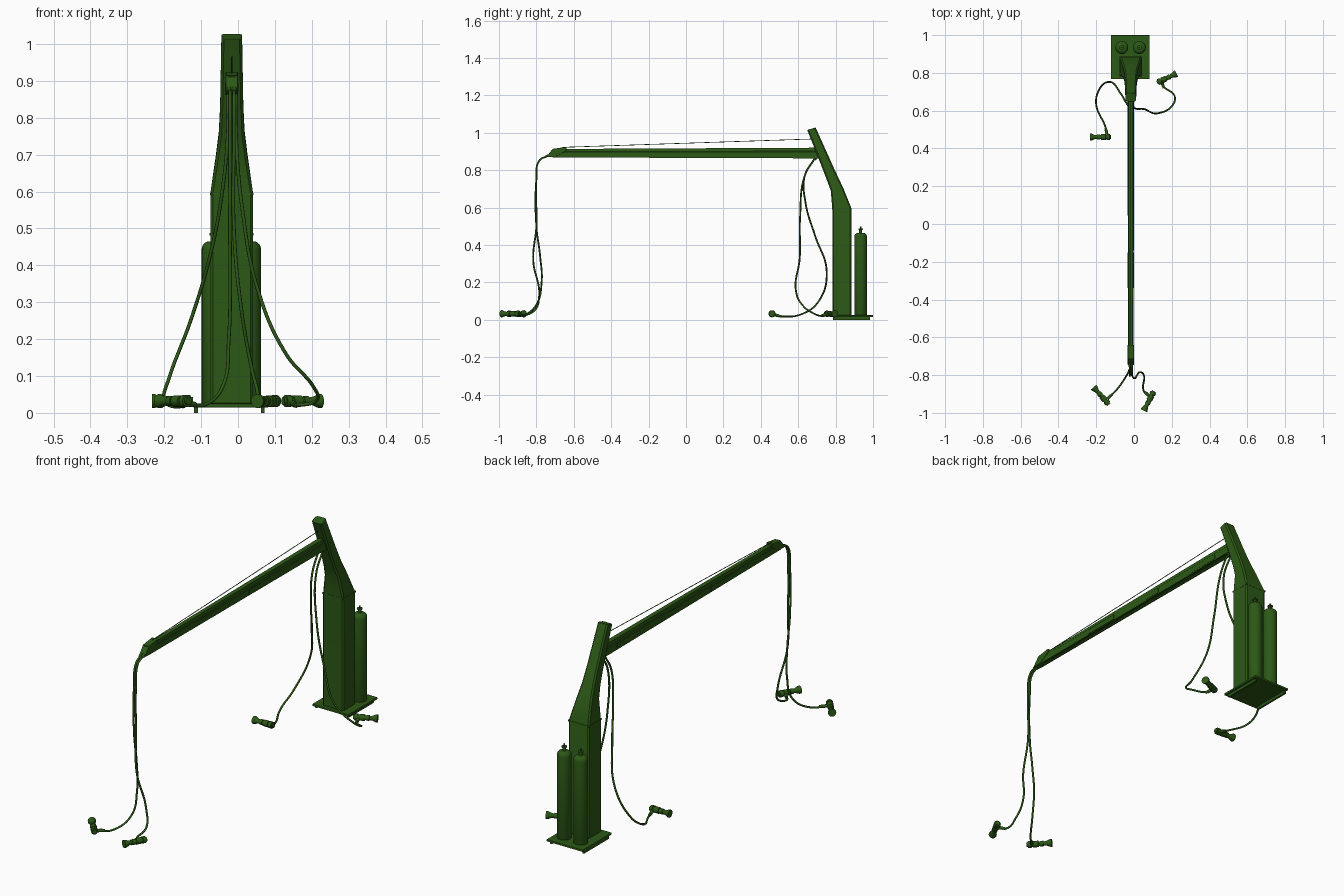
import bpy, bmesh, math
from mathutils import Vector

if "Cube" in bpy.data.objects:
    bpy.data.objects.remove(bpy.data.objects["Cube"])

CX = -0.017  # centre line of mast and boom

green = bpy.data.materials.new("dark_green")
green.diffuse_color = (0.025, 0.10, 0.008, 1)
green.use_nodes = True
green.node_tree.nodes["Principled BSDF"].inputs["Base Color"].default_value = green.diffuse_color


def finish(name, bm, smooth=True, bevel=0):
    bmesh.ops.recalc_face_normals(bm, faces=bm.faces)
    me = bpy.data.meshes.new(name)
    bm.to_mesh(me)
    bm.free()
    ob = bpy.data.objects.new(name, me)
    bpy.context.collection.objects.link(ob)
    me.materials.append(green)
    if bevel:
        m = ob.modifiers.new("bevel", 'BEVEL')
        m.width, m.segments, m.limit_method = bevel, 2, 'ANGLE'
        m.angle_limit = math.radians(50)
    if smooth:
        bpy.context.view_layer.objects.active = ob
        ob.select_set(True)
        bpy.ops.object.shade_smooth_by_angle(angle=math.radians(35))
        ob.select_set(False)
    return ob


def loft(name, rings, **kw):
    bm = bmesh.new()
    vs = [[bm.verts.new(p) for p in r] for r in rings]
    n = len(rings[0])
    for a, b in zip(vs, vs[1:]):
        for i in range(n):
            bm.faces.new((a[i], a[(i + 1) % n], b[(i + 1) % n], b[i]))
    bm.faces.new(vs[0])
    bm.faces.new(vs[-1])
    return finish(name, bm, **kw)


def box(name, x0, x1, y0, y1, z0, z1, bevel=0):
    ring = [(x0, y0), (x1, y0), (x1, y1), (x0, y1)]
    return loft(name, [[(x, y, z) for x, y in ring] for z in (z0, z1)],
                smooth=False, bevel=bevel)


def lathe(name, start, direction, profile, n=20):
    # profile is a list of (distance along axis, radius)
    q = Vector(direction).to_track_quat('Z', 'Y')
    rings = [[Vector(start) + q @ Vector((r * math.cos(t), r * math.sin(t), d))
              for t in [2 * math.pi * i / n for i in range(n)]]
             for d, r in profile]
    return loft(name, rings)


def drums(*parts):
    # stack of cylinders (length, radius) with sharp steps
    d, out = 0, []
    for length, r in parts:
        out += [(d + .0005, r), (d + length, r)]
        d += length
    return out


def tube(name, pts, r):
    cu = bpy.data.curves.new(name, 'CURVE')
    cu.dimensions = '3D'
    cu.bevel_depth, cu.bevel_resolution, cu.resolution_u = r, 2, 12
    cu.use_fill_caps = True
    sp = cu.splines.new('BEZIER')
    sp.bezier_points.add(len(pts) - 1)
    for b, p in zip(sp.bezier_points, pts):
        b.co = p
        b.handle_left_type = b.handle_right_type = 'AUTO'
    ob = bpy.data.objects.new(name, cu)
    bpy.context.collection.objects.link(ob)
    cu.materials.append(green)


# base plate on two runners
box("base_plate", -.122, .082, .767, 1, .014, .025, .003)
for side, x in (("left", -.114), ("right", .067)):
    box(f"base_runner_{side}", x - .005, x + .005, .785, .985, 0, .015)

# mast: chamfered rectangular sections (front y, z, back y, z, half width)
sections = [(.782, .025, .885, .025, .058), (.782, .595, .885, .595, .058),
            (.774, .69, .843, .70, .043), (.752, .75, .812, .765, .035),
            (.725, .82, .780, .835, .0315), (.648, 1.015, .693, 1.028, .028)]
c = .007
rings = []
for fy, fz, by, bz, w in sections:
    f, b = Vector((CX, fy, fz)), Vector((CX, by, bz))
    k = c / (b - f).length
    rings.append([f.lerp(b, t) + Vector((x, 0, 0)) for x, t in
                  [(c - w, 0), (w - c, 0), (w, k), (w, 1 - k),
                   (w - c, 1), (c - w, 1), (-w, 1 - k), (-w, k)]])
loft("mast", rings, bevel=.002)
box("mast_collar", CX - .059, CX + .059, .781, .886, .590, .596)

# gas cylinders with domed shoulders and valves
dome = [(.424 + .022 * math.sin(a), .010 + .024 * math.cos(a))
        for a in [i * math.pi / 10 for i in range(5)]]
for side, x in (("left", -.0475), ("right", .0455)):
    lathe(f"gas_cylinder_{side}", (CX + x, .934, .02), (0, 0, 1),
          [(0, .031), (.006, .034)] + dome, 24)
    lathe(f"gas_valve_{side}", (CX + x, .934, .462), (0, 0, 1),
          drums((.019, .008), (.006, .013), (.012, .004)), 12)

# boom: tapering rail with a stepped top and a slot underneath (x, height fraction)
right = [(.009, .12), (.009, 0), (.016, 0), (.016, .62), (.013, .68), (.011, 1)]
profile = right + [(-x, h) for x, h in reversed(right)]
loft("boom", [[(CX + x * s, y, z0 + h * (z1 - z0)) for x, h in profile]
              for y, z0, z1, s in ((-.715, .868, .913, .9), (.725, .863, .920, 1.1))],
     smooth=False)

# cover panels on both sides of the boom
for i, (y0, y1) in enumerate(((-.34, -.15), (.09, .18), (.42, .60))):
    for side, s in (("left", -1), ("right", 1)):
        x = CX + s * .0168
        box(f"boom_panel_{side}_{i + 1}", x - .0012, x + .0012, y0, y1, .870, .894)

# wedge shaped boom head
head = [(-.748, .870), (-.712, .914), (-.64, .924), (-.64, .905), (-.70, .870)]
loft("boom_head", [[(CX + x, y, z) for y, z in head] for x in (-.0165, .0165)],
     smooth=False, bevel=.002)

# stay cable
tube("stay_cable", [(CX, -.66, .922), (CX, .69, .967)], .0018)

# hose outlets at both ends of the boom
for side, x in (("left", CX - .007), ("right", CX + .007)):
    lathe(f"front_outlet_{side}", (x, -.735, .88), (0, -1, -.5), drums((.022, .006)), 12)
    lathe(f"rear_outlet_{side}", (x, .70, .872), (0, -.6, -1), drums((.02, .006)), 12)


def air_line(name, path, bell, tail):
    # hose, hand nozzle with flared bell, and the fitting that joins them
    tube(f"hose_{name}", path, .0048)
    a, b = Vector((*bell, .032)), Vector((*tail, .032))
    s = (b - a).length / .12
    parts = [(0, .015), (0, .019), (.007, .019), (.028, .011), (.040, .010)]
    parts += [(d + .040, r) for d, r in drums(
        (.016, .0135), (.007, .011), (.027, .0155), (.007, .012), (.016, .0165), (.007, .011))]
    lathe(f"nozzle_{name}", a, b - a, [(d * s, r) for d, r in parts])
    end, prev = Vector(path[-1]), Vector(path[-2])
    lathe(f"nozzle_fitting_{name}", end, prev - end, drums((.024, .008), (.01, .0065)), 12)


def front_drop(x):
    return [(x, -.745, .875), (x, -.785, .85), (x, -.80, .75), (x, -.80, .5)]


def rear_drop(x):
    return [(x, .69, .865), (x, .635, .77)]


air_line("front_left", front_drop(-.022) + [
    (-.021, -.78, .34), (-.025, -.772, .2), (-.038, -.80, .08),
    (-.09, -.875, .022), (-.14, -.925, .025)], (-.214, -.864), (-.133, -.956))
air_line("front_right", front_drop(-.011) + [
    (.004, -.817, .32), (.035, -.785, .13), (.054, -.81, .05),
    (.052, -.885, .022), (.082, -.912, .027)], (.052, -.988), (.106, -.885))
air_line("rear_left", rear_drop(-.027) + [
    (-.04, .64, .62), (-.07, .69, .45), (-.125, .752, .26), (-.185, .71, .10),
    (-.200, .63, .035), (-.15, .51, .018), (-.143, .475, .026)], (-.233, .46), (-.122, .46))
air_line("rear_right", rear_drop(-.006) + [
    (.012, .61, .55), (.055, .608, .33), (.13, .587, .16), (.205, .63, .07),
    (.214, .68, .035), (.155, .73, .022), (.147, .752, .027)], (.225, .797), (.122, .748))
